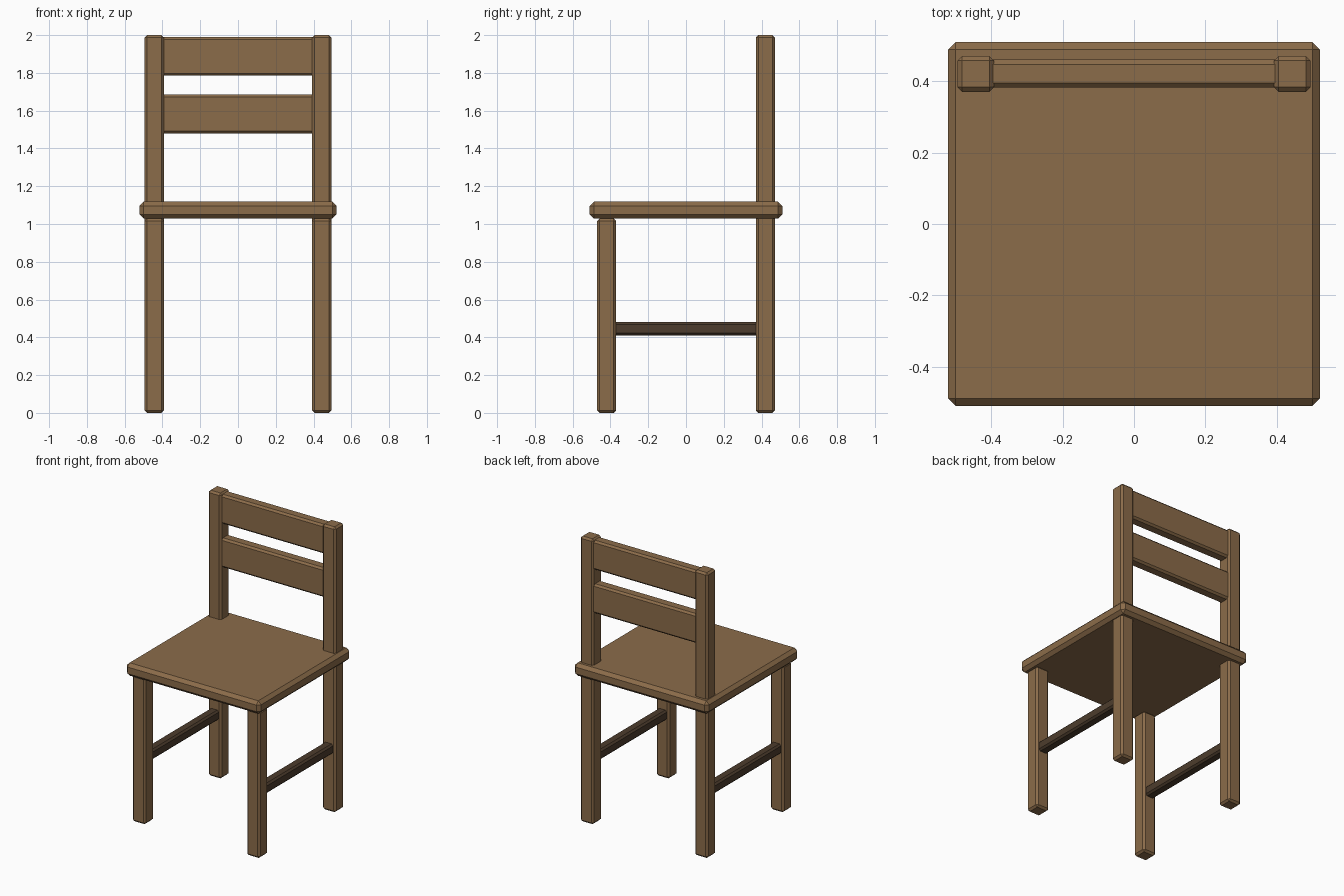
import bpy, bmesh
from mathutils import Matrix, Vector

if "Cube" in bpy.data.objects:
    bpy.data.objects.remove(bpy.data.objects["Cube"])


def material(name, rgb):
    m = bpy.data.materials.new(name)
    m.diffuse_color = (*rgb, 1)
    m.use_nodes = True
    m.node_tree.nodes["Principled BSDF"].inputs["Base Color"].default_value = m.diffuse_color
    return m


wood = material("oak brown", (0.26, 0.15, 0.068))
dark = material("dark brown", (0.075, 0.046, 0.026))


def beam(name, lo, hi, bevel, mat):
    """Box between two corners with every edge chamfered."""
    lo, hi = Vector(lo), Vector(hi)
    bm = bmesh.new()
    bmesh.ops.create_cube(bm, size=1, matrix=Matrix.Translation((lo + hi) / 2)
                          @ Matrix.Diagonal((*(hi - lo), 1)))
    bmesh.ops.bevel(bm, geom=bm.edges[:], offset=bevel, segments=1,
                    affect='EDGES', profile=0.5)
    me = bpy.data.meshes.new(name)
    bm.to_mesh(me)
    bm.free()
    me.materials.append(mat)
    ob = bpy.data.objects.new(name, me)
    bpy.context.collection.objects.link(ob)


# Seat board
beam("seat", (-0.521, -0.51, 1.028), (0.521, 0.51, 1.118), 0.022, wood)

# Legs and side stretchers, left and right
for side, x in (("left", -0.443), ("right", 0.443)):
    beam(f"{side}_front_leg", (x - 0.051, -0.47, 0), (x + 0.051, -0.37, 1.03), 0.013, wood)
    beam(f"{side}_back_post", (x - 0.051, 0.37, 0), (x + 0.051, 0.47, 2.0), 0.013, wood)
    beam(f"{side}_stretcher", (x - 0.035, -0.40, 0.41), (x + 0.035, 0.40, 0.48), 0.012, dark)

# Backrest slats
for name, z in (("lower_slat", 1.48), ("upper_slat", 1.785)):
    beam(name, (-0.42, 0.382, z), (0.42, 0.46, z + 0.205), 0.013, wood)
